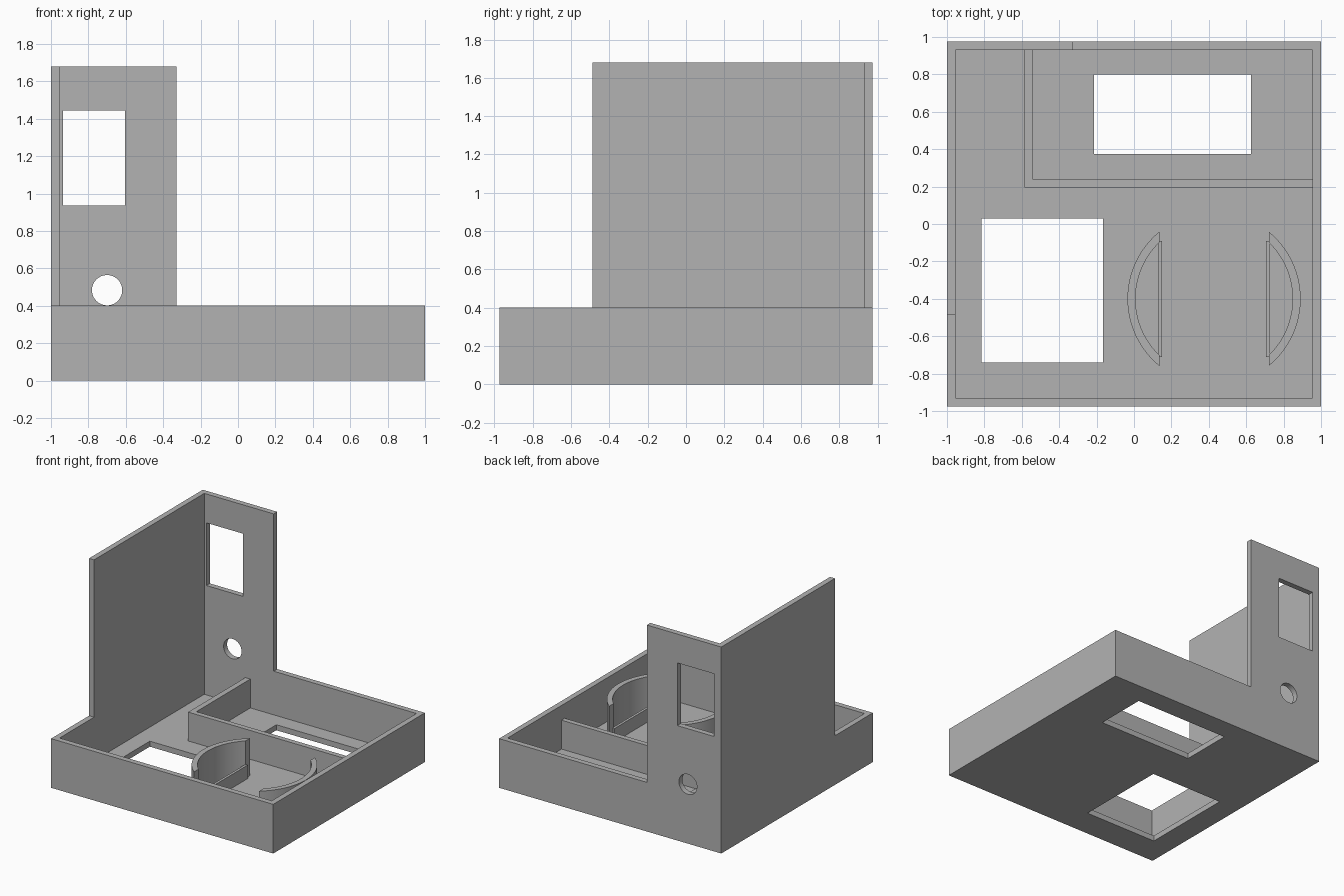
import bpy
import bmesh
from math import acos, cos, sin, pi

if "Cube" in bpy.data.objects:
    bpy.data.objects.remove(bpy.data.objects["Cube"])

grey = bpy.data.materials.new("plain grey")
grey.use_nodes = True
colour = (0.45, 0.45, 0.45, 1)
grey.diffuse_color = colour
grey.node_tree.nodes["Principled BSDF"].inputs["Base Color"].default_value = colour


def prism(name, outline, z0, z1):
    """Extrude a flat outline from z0 up to z1."""
    bm = bmesh.new()
    face = bm.faces.new([bm.verts.new((x, y, z0)) for x, y in outline])
    grown = bmesh.ops.extrude_face_region(bm, geom=[face])["geom"]
    for v in grown:
        if isinstance(v, bmesh.types.BMVert):
            v.co.z = z1
    bmesh.ops.recalc_face_normals(bm, faces=bm.faces)
    mesh = bpy.data.meshes.new(name)
    bm.to_mesh(mesh)
    bm.free()
    mesh.materials.append(grey)
    obj = bpy.data.objects.new(name, mesh)
    bpy.context.collection.objects.link(obj)
    return obj


def box(name, x0, x1, y0, y1, z0, z1):
    return prism(name, [(x0, y0), (x1, y0), (x1, y1), (x0, y1)], z0, z1)


def cut(obj, cutter):
    """Subtract the cutter for good and delete it."""
    cutter.hide_render = True
    mod = obj.modifiers.new("cut", "BOOLEAN")
    mod.operation, mod.solver, mod.object = "DIFFERENCE", "EXACT", cutter
    bpy.context.view_layer.objects.active = obj
    bpy.ops.object.modifier_apply(modifier=mod.name)
    bpy.data.objects.remove(cutter)


X, Y, T = 1.0, 0.975, 0.045      # half width, half depth, wall thickness
RIM, TOP = 0.4, 1.68

# Open tray with two floor openings
tray = box("tray", -X, X, -Y, Y, 0, RIM)
cut(tray, box("hollow", -X + T, X - T, -Y + T, Y - T, T, 1))
cut(tray, box("front_opening", -0.815, -0.165, -0.74, 0.03, -0.1, 0.2))
cut(tray, box("back_opening", -0.215, 0.625, 0.375, 0.8, -0.1, 0.2))

# Tall corner wall with a window and a round hole
tall_wall = prism("tall_corner_wall", [
    (-X, -0.487), (-X + T, -0.487), (-X + T, Y - T),
    (-0.33, Y - T), (-0.33, Y), (-X, Y)], RIM, TOP)
cut(tall_wall, box("window", -0.935, -0.605, 0.8, 1.1, 0.935, 1.445))
bpy.ops.mesh.primitive_cylinder_add(vertices=48, radius=0.081, depth=0.4,
                                    location=(-0.7, Y, 0.483),
                                    rotation=(pi / 2, 0, 0))
cut(tall_wall, bpy.context.object)

# L-shaped partition around the back opening
prism("partition", [
    (-0.585, 0.195), (X - T, 0.195), (X - T, 0.237),
    (-0.54, 0.237), (-0.54, Y - T), (-0.585, Y - T)], T, 0.28)

# Pair of curved walls, each with a low plate across its chord
CX, CY, OUTER, INNER, CHORD = 0.428, -0.4, 0.463, 0.42, 0.293
STEPS = 32


def arc(radius, side):
    a = acos(CHORD / radius)
    angles = [-a + 2 * a * i / STEPS for i in range(STEPS + 1)]
    return [(CX + side * radius * cos(t), CY + radius * sin(t)) for t in angles]


for side, label in ((-1, "right"), (1, "left")):
    wall = prism(label + "_curved_wall",
                 arc(OUTER, side) + arc(INNER, side)[::-1], T, 0.35)
    bpy.ops.object.select_all(action="DESELECT")
    wall.select_set(True)
    bpy.context.view_layer.objects.active = wall
    bpy.ops.object.shade_smooth_by_angle(angle=0.5)
    xs = sorted(CX + side * d for d in (0.277, 0.298))
    box(label + "_chord_plate", xs[0], xs[1], CY - 0.31, CY + 0.31, T, 0.155)
